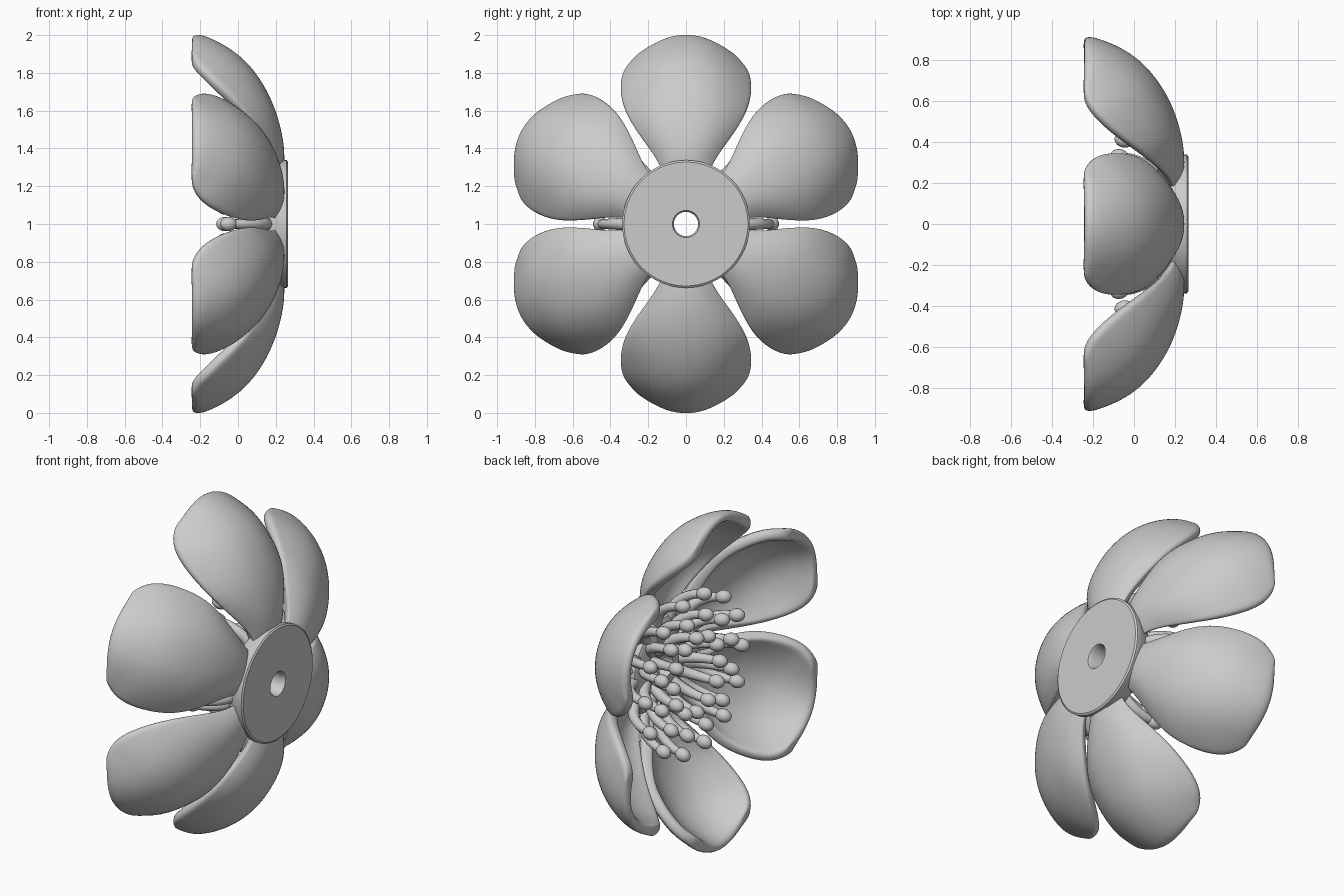
import bpy, bmesh, math
from mathutils import Matrix, Vector

cube = bpy.data.objects.get("Cube")
if cube:
    bpy.data.objects.remove(cube, do_unlink=True)

GREY = (0.6, 0.6, 0.6, 1)
grey = bpy.data.materials.new("plain_grey")
grey.use_nodes = True
grey.diffuse_color = GREY
grey.node_tree.nodes["Principled BSDF"].inputs["Base Color"].default_value = GREY

CENTRE = Vector((0, 0, 1))


def add_object(name, data):
    obj = bpy.data.objects.new(name, data)
    bpy.context.collection.objects.link(obj)
    data.materials.append(grey)
    obj.location = CENTRE
    return obj


def mesh_from(bm, name):
    mesh = bpy.data.meshes.new(name)
    for face in bm.faces:
        face.smooth = True
    bm.to_mesh(mesh)
    bm.free()
    return mesh


# Petal: rows of (middle radius, sag of row ends, half width, depth at middle, depth at edge)
ROWS = [(0.15, 0, 0.08, 0.215, 0.20), (0.23, 0, 0.11, 0.235, 0.20),
        (0.30, 0, 0.14, 0.245, 0.19), (0.37, 0, 0.18, 0.247, 0.165),
        (0.45, 0, 0.243, 0.24, 0.125), (0.56, 0.005, 0.315, 0.215, 0.065),
        (0.66, 0.015, 0.352, 0.178, -0.01), (0.77, 0.03, 0.363, 0.12, -0.11),
        (0.87, 0.055, 0.345, 0.04, -0.185), (0.94, 0.085, 0.308, -0.055, -0.225),
        (0.985, 0.1, 0.278, -0.14, -0.24), (1.018, 0.11, 0.245, -0.235, -0.245)]
ACROSS = 12


def petal_mesh():
    bm = bmesh.new()
    grid = []
    for r, sag, w, mid, edge in ROWS:
        row = []
        for j in range(ACROSS + 1):
            t = math.sin((j / ACROSS - 0.5) * math.pi * 0.8) / math.sin(math.pi * 0.4)
            x = mid + (edge - mid) * abs(t) ** 2.4
            row.append(bm.verts.new((x, w * t, r - sag * t * t)))
        grid.append(row)
    for a, b in zip(grid, grid[1:]):
        for j in range(ACROSS):
            bm.faces.new((a[j], a[j + 1], b[j + 1], b[j]))
    return mesh_from(bm, "petal")


petal = petal_mesh()
for k in range(6):
    obj = add_object(f"petal_{k + 1}", petal if k == 0 else petal.copy())
    obj.rotation_euler.x = k * math.pi / 3
    shell = obj.modifiers.new("thickness", 'SOLIDIFY')
    shell.thickness = 0.065
    shell.offset = -1
    soft = obj.modifiers.new("rounding", 'SUBSURF')
    soft.levels = soft.render_levels = 2

# Hub: closed (depth, radius) profile spun about the flower's axis
PROFILE = [(0.265, 0.072), (0.265, 0.328), (0.258, 0.338), (0.235, 0.338),
           (0.14, 0.29), (0.13, 0.27), (0.13, 0.064), (0.25, 0.064)]
bm = bmesh.new()
ring = [bm.verts.new((x, 0, r)) for x, r in PROFILE]
edges = [bm.edges.new((ring[i], ring[(i + 1) % len(ring)])) for i in range(len(ring))]
bmesh.ops.spin(bm, geom=ring + edges, cent=(0, 0, 0), axis=(1, 0, 0),
               angle=2 * math.pi, steps=64, use_merge=False)
bmesh.ops.remove_doubles(bm, verts=bm.verts, dist=0.0005)
bmesh.ops.recalc_face_normals(bm, faces=bm.faces)
hub = add_object("hub", mesh_from(bm, "hub"))
bpy.context.view_layer.objects.active = hub
hub.select_set(True)
bpy.ops.object.shade_smooth_by_angle(angle=math.radians(30))
hub.select_set(False)


# Stamens: tapered stalks that start outward and curl forward, each with a long bulb
def add_stamen_ring(name, count, path, turn=0.0):
    curve = bpy.data.curves.new(name + "_stalks", 'CURVE')
    curve.dimensions = '3D'
    curve.bevel_depth = 0.032
    curve.bevel_resolution = 2
    curve.resolution_u = 5
    curve.use_fill_caps = True
    bm = bmesh.new()
    for k in range(count):
        spin = Matrix.Rotation(2 * math.pi * (k + turn) / count, 3, 'X')
        points = [spin @ Vector((x, r, 0)) for x, r in path]
        spline = curve.splines.new('BEZIER')
        spline.bezier_points.add(len(points) - 1)
        for i, (bez, co) in enumerate(zip(spline.bezier_points, points)):
            bez.co = co
            bez.radius = 1.1 - 0.13 * i
            bez.handle_left_type = bez.handle_right_type = 'AUTO'
        aim = (points[-1] - points[-2]).to_track_quat('Z', 'Y')
        place = Matrix.LocRotScale(points[-1], aim, Vector((0.038, 0.038, 0.046)))
        bmesh.ops.create_uvsphere(bm, u_segments=14, v_segments=9, radius=1, matrix=place)
    add_object(name + "_stalks", curve)
    add_object(name + "_bulbs", mesh_from(bm, name + "_bulbs"))


add_stamen_ring("outer_stamen", 14, [(0.17, 0.24), (0.12, 0.36), (0.04, 0.425), (-0.05, 0.455)])
add_stamen_ring("middle_stamen", 12, [(0.15, 0.18), (0.09, 0.27), (0.01, 0.32), (-0.07, 0.34)], 0.5)
add_stamen_ring("inner_stamen", 12, [(0.14, 0.13), (0.07, 0.18), (-0.01, 0.21), (-0.07, 0.22)])
